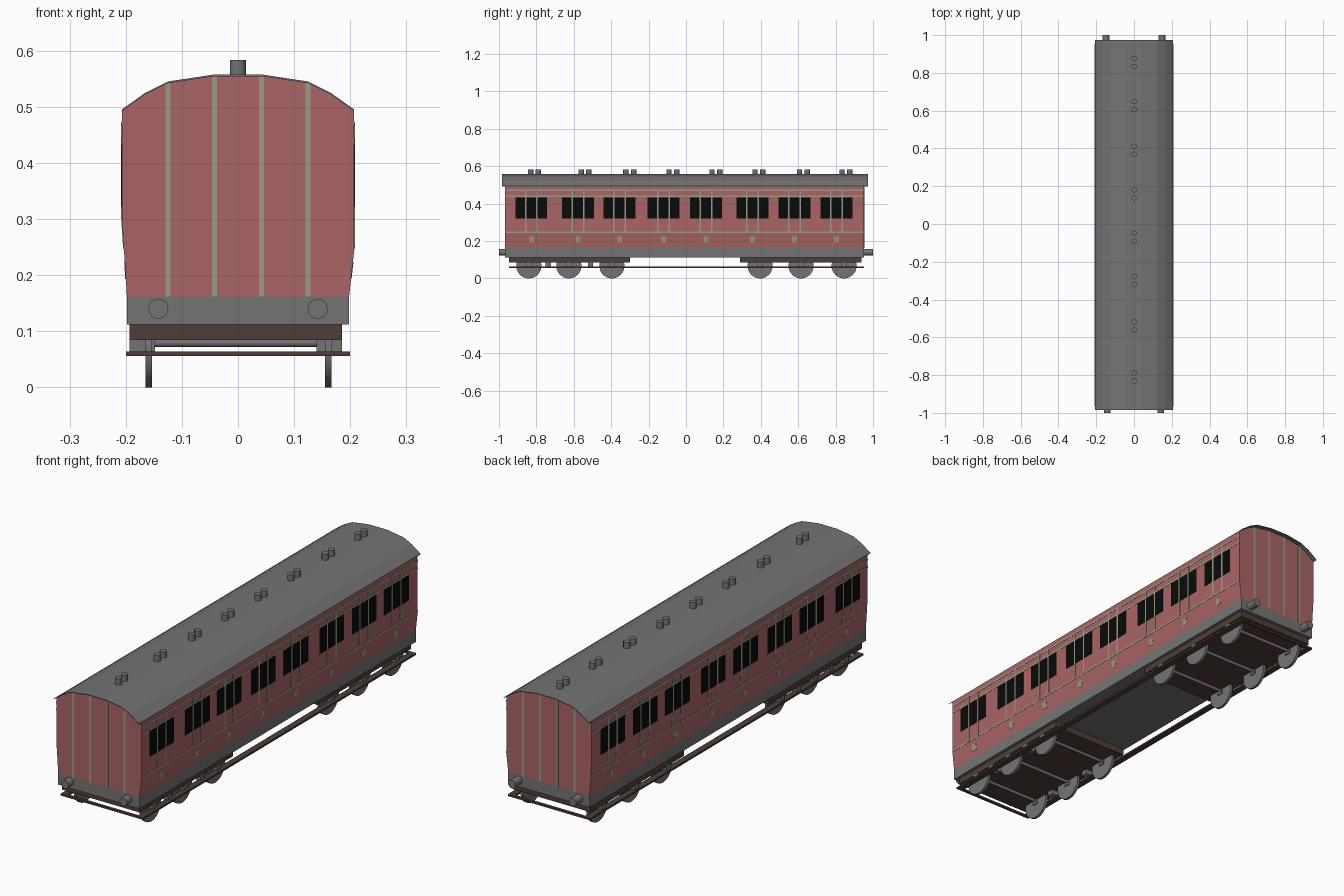
import bpy, bmesh, math
from mathutils import Matrix, Vector

if "Cube" in bpy.data.objects:
    bpy.data.objects.remove(bpy.data.objects["Cube"])


def material(name, r, g, b):
    m = bpy.data.materials.new(name)
    m.diffuse_color = (r, g, b, 1)
    m.use_nodes = True
    m.node_tree.nodes["Principled BSDF"].inputs["Base Color"].default_value = m.diffuse_color
    return m


RED = material("carriage red", 0.40, 0.130, 0.130)
GREY = material("metal grey", 0.175, 0.175, 0.175)
BLACK = material("window black", 0.003, 0.003, 0.003)
TRIM = material("pale trim", 0.33, 0.33, 0.235)
BROWN = material("dark brown", 0.078, 0.048, 0.038)


def finish(bm, name, mat, smooth=False):
    bmesh.ops.recalc_face_normals(bm, faces=bm.faces)
    me = bpy.data.meshes.new(name)
    bm.to_mesh(me)
    bm.free()
    me.materials.append(mat)
    ob = bpy.data.objects.new(name, me)
    bpy.context.collection.objects.link(ob)
    if smooth:
        bpy.ops.object.select_all(action='DESELECT')
        ob.select_set(True)
        bpy.context.view_layer.objects.active = ob
        bpy.ops.object.shade_smooth_by_angle(angle=math.radians(35))
    return ob


def add_box(bm, x0, x1, y0, y1, z0, z1):
    size = Matrix.Diagonal((x1 - x0, y1 - y0, z1 - z0, 1))
    mid = Matrix.Translation(((x0 + x1) / 2, (y0 + y1) / 2, (z0 + z1) / 2))
    bmesh.ops.create_cube(bm, size=1, matrix=mid @ size)


def add_cylinder(bm, centre, radius, depth, axis, sides):
    rot = {'x': Matrix.Rotation(math.pi / 2, 4, 'Y'),
           'y': Matrix.Rotation(math.pi / 2, 4, 'X'),
           'z': Matrix.Identity(4)}[axis]
    bmesh.ops.create_cone(bm, cap_ends=True, segments=sides, radius1=radius,
                          radius2=radius, depth=depth,
                          matrix=Matrix.Translation(centre) @ rot)


def add_prism(bm, outline, direction):
    """Extrude a closed 3D outline along a direction."""
    face = bm.faces.new([bm.verts.new(p) for p in outline])
    ext = bmesh.ops.extrude_face_region(bm, geom=[face], use_keep_orig=True)
    verts = [g for g in ext['geom'] if isinstance(g, bmesh.types.BMVert)]
    bmesh.ops.translate(bm, vec=Vector(direction), verts=verts)


Y0, Y1 = -0.967, 0.953            # body ends
ARC = [(0.207, 0.495), (0.165, 0.525), (0.125, 0.545), (0.045, 0.557)]
ARC = ARC + [(-x, z) for x, z in reversed(ARC)]
KINK = {1: 0.243, -1: 0.305}      # height where each side starts to taper in


def side_x(z, s):
    t = min(1, max(0, (z - 0.162) / (KINK[s] - 0.162)))
    return s * (0.198 + 0.009 * t)


# body shell
bm = bmesh.new()
profile = [(0.198, 0.162), (0.207, KINK[1])] + [(x, z - 0.003) for x, z in ARC] \
    + [(-0.207, KINK[-1]), (-0.198, 0.162)]
add_prism(bm, [(x, Y0, z) for x, z in profile], (0, Y1 - Y0, 0))
finish(bm, "body", RED)

# thin curved roof overhanging both ends
bm = bmesh.new()
shell = ARC + [(x, z - 0.003) for x, z in reversed(ARC)]
add_prism(bm, [(x, -0.985, z) for x, z in shell], (0, 1.958, 0))
finish(bm, "roof", GREY)

# roof vents in pairs
bm = bmesh.new()
for c in (-0.81, -0.54, -0.30, -0.07, 0.16, 0.39, 0.628, 0.855):
    for d in (-0.021, 0.021):
        add_cylinder(bm, (0, c + d, 0.567), 0.0145, 0.033, 'z', 12)
finish(bm, "roof_vents", GREY, True)


# side details: thin plates that follow the side of the body
def add_plate(bm, s, y0, y1, z0, z1, out=0.001):
    zs = [z0] + ([KINK[s]] if z0 < KINK[s] < z1 else []) + [z1]
    outer = [(side_x(z, s) + s * out, y0, z) for z in zs]
    inner = [(side_x(z, s) - s * 0.003, y0, z) for z in reversed(zs)]
    add_prism(bm, outer + inner, (0, y1 - y0, 0))


glass, trim, handles = bmesh.new(), bmesh.new(), bmesh.new()
for s in (-1, 1):
    for z in (0.248, 0.439, 0.471):
        add_plate(trim, s, Y0, Y1, z - 0.004, z + 0.004)
    for c in (-0.827, -0.578, -0.356, -0.12, 0.107, 0.355, 0.58, 0.805):
        for a, b in ((-0.085, -0.034), (-0.026, 0.026), (0.034, 0.085)):
            add_plate(glass, s, c + a, c + b, 0.321, 0.433)
        for d in (-0.03, 0.03):
            add_plate(trim, s, c + d - 0.004, c + d + 0.004, 0.248, 0.471, 0.0014)
        add_plate(handles, s, c - 0.013, c + 0.013, 0.193, 0.223)
finish(glass, "windows", BLACK)
finish(trim, "side_trim", TRIM)
finish(handles, "door_plates", TRIM)

# vertical trim on both ends
bm = bmesh.new()
for y in (Y0, Y1):
    for x, top in ((0.042, 0.554), (0.125, 0.541)):
        for s in (-1, 1):
            add_box(bm, s * x - 0.0045, s * x + 0.0045, y - 0.0015, y + 0.0015, 0.162, top)
finish(bm, "end_trim", TRIM)

# underframe
bm = bmesh.new()
add_box(bm, -0.198, 0.198, Y0, Y1, 0.112, 0.162)
finish(bm, "underframe", GREY)

# buffers
bm = bmesh.new()
for s in (-1, 1):
    add_cylinder(bm, (s * 0.142, -0.98, 0.14), 0.018, 0.04, 'y', 16)
    add_cylinder(bm, (s * 0.148, 0.973, 0.14), 0.018, 0.054, 'y', 16)
finish(bm, "buffers", GREY, True)

# bogie frames
bm = bmesh.new()
for a, b in ((-0.947, -0.30), (0.29, 0.938)):
    add_box(bm, -0.193, 0.185, a, b, 0.084, 0.112)
finish(bm, "bogie_frames", BROWN)

# footboards along the sides, joined by end bars
bm = bmesh.new()
for s in (-1, 1):
    xs = sorted((s * 0.172, s * 0.2))
    add_box(bm, xs[0], xs[1], -0.947, 0.953, 0.056, 0.064)
for a in (-0.947, 0.941):
    add_box(bm, -0.172, 0.172, a, a + 0.012, 0.056, 0.064)
finish(bm, "footboards", BROWN)

# wheels, axles and axle boxes
wheels, axles, boxes = bmesh.new(), bmesh.new(), bmesh.new()
WHEEL_Y = (-0.84, -0.626, -0.396, 0.396, 0.615, 0.845)
for y in WHEEL_Y:
    for x in (-0.159, 0.161):
        add_cylinder(wheels, (x, y, 0.067), 0.067, 0.012, 'x', 32)
    add_cylinder(axles, (0, y, 0.079), 0.007, 0.31, 'x', 12)
for y in WHEEL_Y + (-0.737, -0.51):
    for x0 in (-0.193, 0.14):
        add_box(boxes, x0, x0 + 0.045, y - 0.014, y + 0.014, 0.062, 0.086)
finish(wheels, "wheels", GREY, True)
finish(axles, "axles", GREY, True)
finish(boxes, "axle_boxes", GREY)
